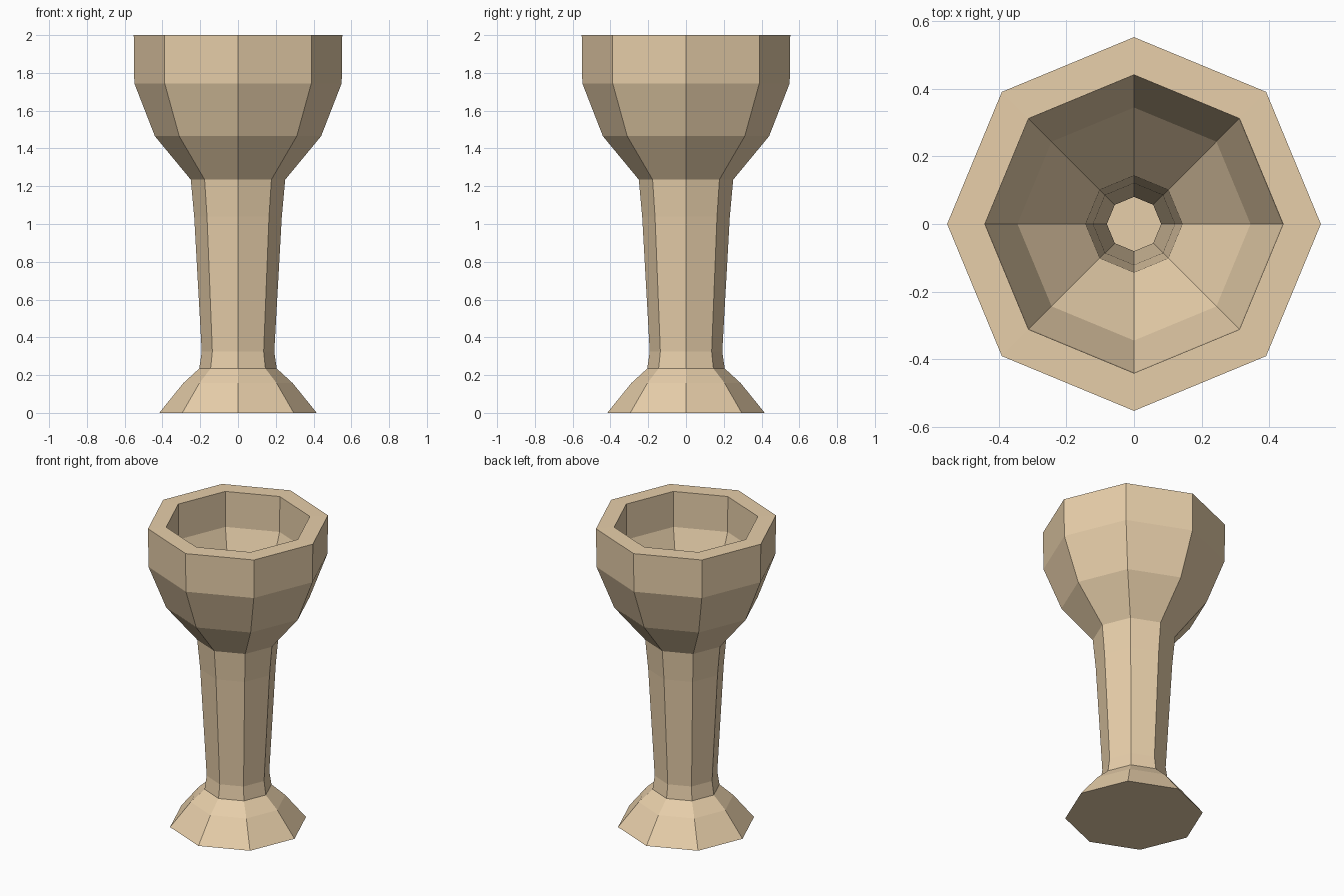
import bpy, bmesh
from math import cos, sin, pi

if "Cube" in bpy.data.objects:
    bpy.data.objects.remove(bpy.data.objects["Cube"])

SIDES = 8
# Outer profile as (radius, height), foot to rim
PROFILE = [(0.417, 0.0), (0.29, 0.157), (0.205, 0.235), (0.192, 0.325),
           (0.232, 1.04), (0.25, 1.235), (0.44, 1.465), (0.549, 1.745), (0.552, 2.0)]

# Lathe the profile into an open eight-sided shell with a flat bottom
bm = bmesh.new()
rings = [[bm.verts.new((r * cos(2 * pi * i / SIDES), r * sin(2 * pi * i / SIDES), z))
          for i in range(SIDES)] for r, z in PROFILE]
for low, high in zip(rings, rings[1:]):
    for i in range(SIDES):
        j = (i + 1) % SIDES
        bm.faces.new((low[i], low[j], high[j], high[i]))
bm.faces.new(rings[0][::-1])
mesh = bpy.data.meshes.new("goblet")
bm.to_mesh(mesh)
bm.free()

goblet = bpy.data.objects.new("goblet", mesh)
bpy.context.collection.objects.link(goblet)

# Wall thickness, grown inwards through bowl and hollow stem
wall = goblet.modifiers.new("wall", 'SOLIDIFY')
wall.thickness = 0.103
wall.offset = -1
wall.use_even_offset = True
wall.use_quality_normals = True

# Light wood colour
wood = bpy.data.materials.new("light_wood")
wood.diffuse_color = (0.80, 0.62, 0.40, 1)
wood.use_nodes = True
wood.node_tree.nodes["Principled BSDF"].inputs["Base Color"].default_value = wood.diffuse_color
mesh.materials.append(wood)
